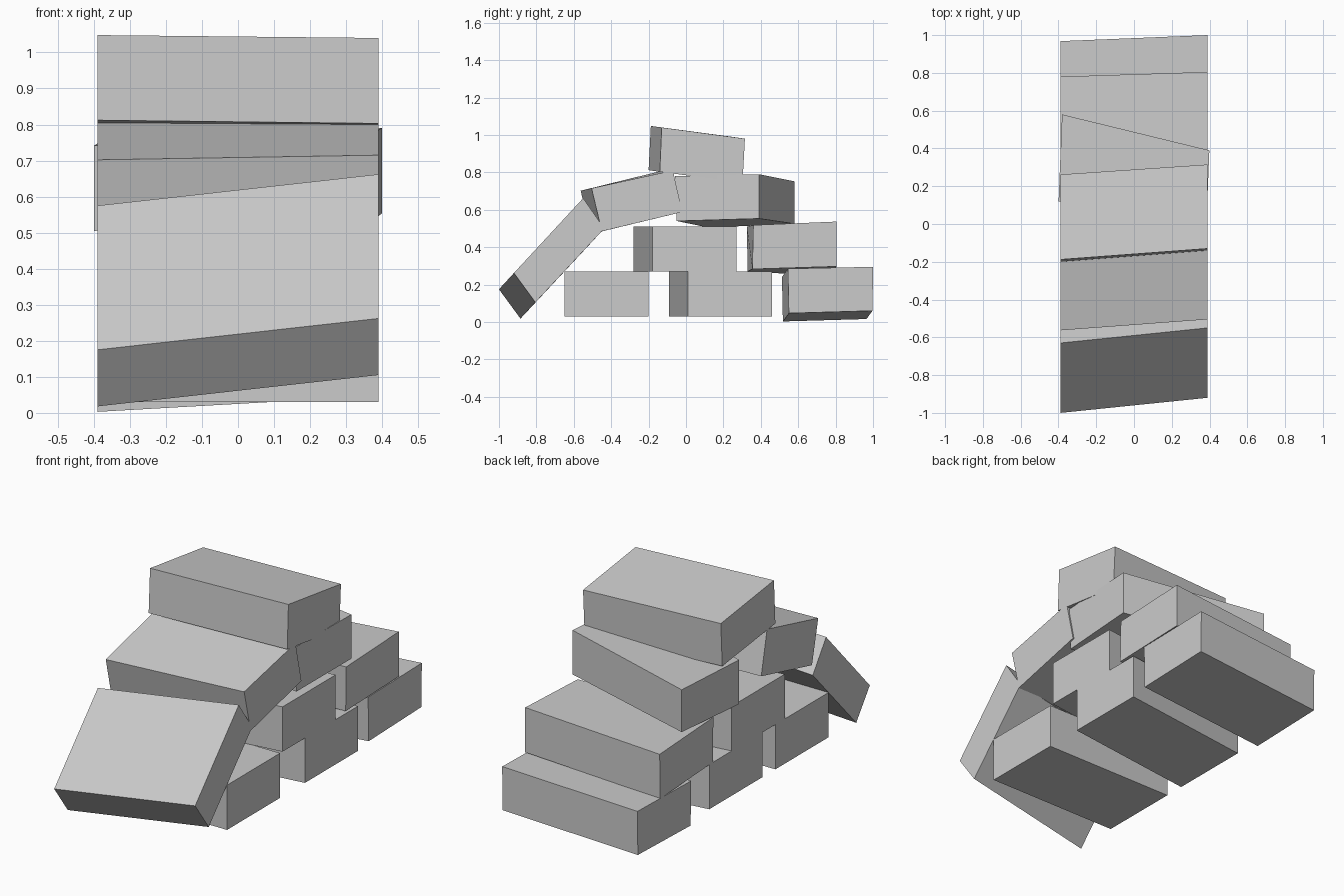
import bpy
import bmesh

if "Cube" in bpy.data.objects:
    bpy.data.objects.remove(bpy.data.objects["Cube"])

HALF = 0.39  # half the length of every block along x


def block(name, right, left, skew=0.0):
    """Solid lofted between a (y, z) profile at the right end and one at the left.
    skew turns the end faces slightly: x grows by skew per unit y from the end's centre."""
    bm = bmesh.new()
    ends = []
    for x, prof in ((HALF, right), (-HALF, left)):
        mid = sum(p[0] for p in prof) / len(prof)
        ends.append([bm.verts.new((x + skew * (y - mid), y, z)) for y, z in prof])
    r, l = ends
    n = len(r)
    bm.faces.new(r)
    bm.faces.new(l[::-1])
    for i in range(n):
        j = (i + 1) % n
        bm.faces.new((r[j], r[i], l[i], l[j]))
    bmesh.ops.recalc_face_normals(bm, faces=bm.faces)
    mesh = bpy.data.meshes.new(name)
    bm.to_mesh(mesh)
    bm.free()
    ob = bpy.data.objects.new(name, mesh)
    bpy.context.collection.objects.link(ob)
    return ob


def shift(prof, dy, dz=0.0):
    return [(y + dy, z + dz) for y, z in prof]


# straight front block on the bottom row
front_low = [(-0.65, 0.03), (-0.20, 0.03), (-0.20, 0.27), (-0.65, 0.27)]
block("front_bottom_block", front_low, front_low)

# two stacked middle blocks fused into one stepped solid
stack = [(0.01, 0.03), (0.46, 0.03), (0.46, 0.27), (0.27, 0.27),
         (0.27, 0.51), (-0.18, 0.51), (-0.18, 0.27), (0.01, 0.27)]
block("middle_stacked_blocks", stack, shift(stack, -0.10))

# back block on the bottom row
back_low = [(0.55, 0.047), (0.997, 0.06), (1.0, 0.295), (0.545, 0.285)]
block("back_bottom_block", back_low, shift(back_low, -0.032, -0.044))

# back block on the second row
block("back_second_block",
      [(0.355, 0.283), (0.805, 0.297), (0.805, 0.537), (0.36, 0.518)],
      [(0.33, 0.27), (0.775, 0.245), (0.78, 0.485), (0.325, 0.51)])

# turned block on the third row
block("turned_third_block",
      [(-0.05, 0.54), (0.39, 0.553), (0.39, 0.79), (-0.06, 0.78)],
      [(0.12, 0.505), (0.58, 0.525), (0.58, 0.752), (0.12, 0.742)], skew=0.04)

# tilted block on the front of the third row
block("tilted_third_block",
      [(-0.45, 0.485), (-0.02, 0.588), (-0.07, 0.81), (-0.505, 0.715)],
      [(-0.51, 0.47), (-0.08, 0.575), (-0.13, 0.808), (-0.563, 0.702)])

# block on top of the pile
block("top_block",
      [(-0.14, 0.803), (0.302, 0.745), (0.315, 0.98), (-0.13, 1.04)],
      [(-0.20, 0.812), (0.25, 0.755), (0.262, 0.988), (-0.188, 1.048)])

# slab sliding down the front
slab = [(-0.92, 0.262), (-0.805, 0.105), (-0.437, 0.50), (-0.55, 0.662)]
block("sliding_front_slab", slab, shift(slab, -0.08, -0.087))
